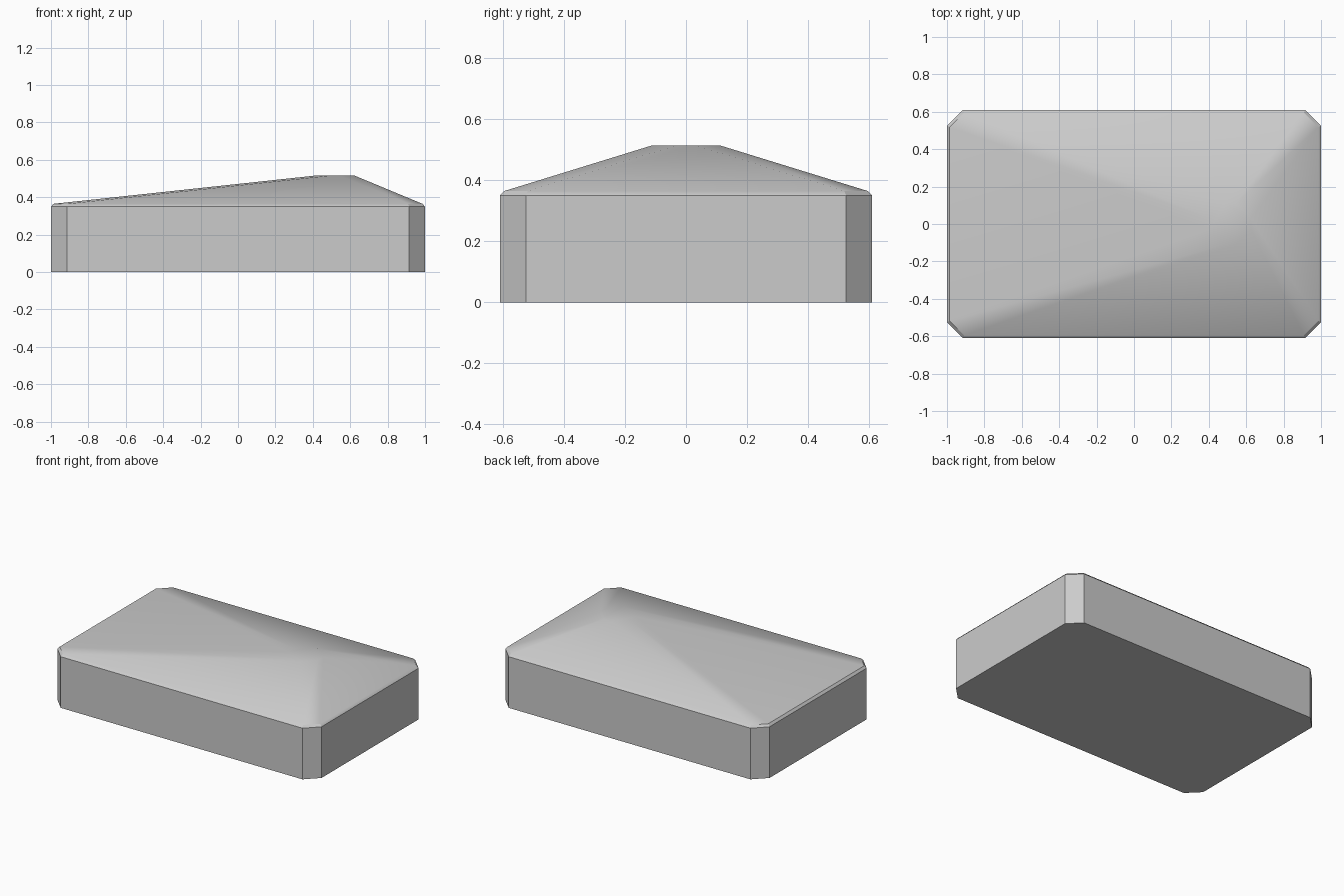
import bpy
import bmesh
import math

default = bpy.data.objects.get("Cube")
if default:
    bpy.data.objects.remove(default, do_unlink=True)

# Single plain grey
grey = bpy.data.materials.new("plain grey")
grey.use_nodes = True
colour = (0.6, 0.6, 0.6, 1)
grey.diffuse_color = colour
grey.node_tree.nodes["Principled BSDF"].inputs["Base Color"].default_value = colour


def ring(bm, cx, hx, hy, cut, z):
    """Rectangle with cut corners, counter-clockwise from above."""
    a, b = hx - cut, hy - cut
    corners = [(hx, -b), (hx, b), (a, hy), (-a, hy),
               (-hx, b), (-hx, -b), (-a, -hy), (a, -hy)]
    return [bm.verts.new((cx + x, y, z)) for x, y in corners]


def loft(name, sections):
    """Solid skinned through a stack of rings, closed at both ends."""
    bm = bmesh.new()
    rings = [ring(bm, *s) for s in sections]
    for low, high in zip(rings, rings[1:]):
        for i in range(len(low)):
            j = (i + 1) % len(low)
            bm.faces.new((low[i], low[j], high[j], high[i]))
    bm.faces.new(list(reversed(rings[0])))
    bm.faces.new(rings[-1])
    mesh = bpy.data.meshes.new(name)
    bm.to_mesh(mesh)
    bm.free()
    mesh.materials.append(grey)
    obj = bpy.data.objects.new(name, mesh)
    bpy.context.collection.objects.link(obj)
    return obj


# Straight walls, thin bevelled rim, then slopes up to an off-centre flat peak
block = loft("sloped_block", [
    (0, 1.0, 0.61, 0.085, 0),
    (0, 1.0, 0.61, 0.085, 0.35),
    (0, 0.986, 0.596, 0.077, 0.365),
    (0.515, 0.11, 0.11, 0.08, 0.515),
])

# Soft roof creases, crisp walls
bpy.ops.object.select_all(action="DESELECT")
block.select_set(True)
bpy.context.view_layer.objects.active = block
bpy.ops.object.shade_smooth_by_angle(angle=math.radians(30))
